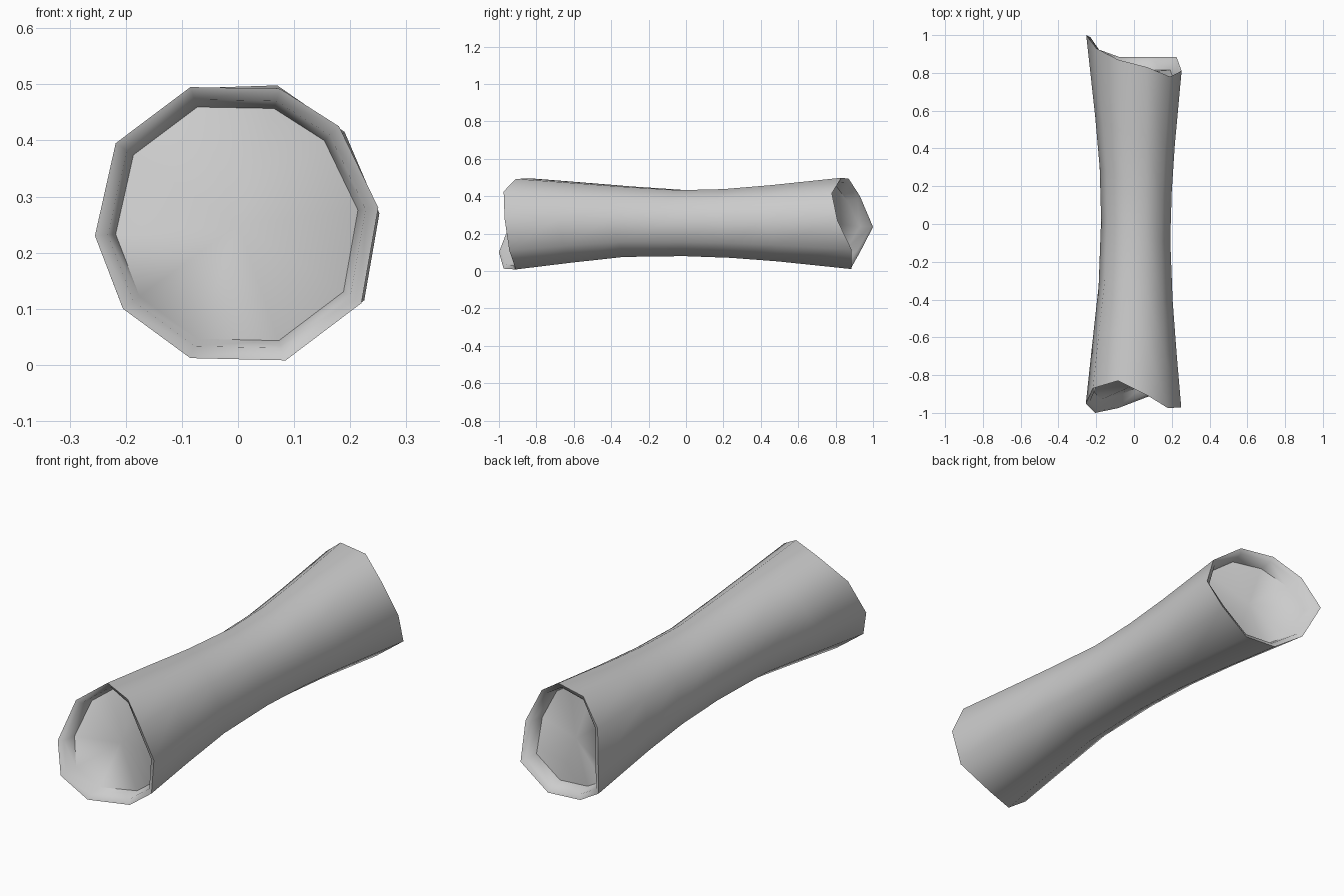
import bpy, bmesh
from mathutils import Vector

if "Cube" in bpy.data.objects:
    bpy.data.objects.remove(bpy.data.objects["Cube"])

# Irregular ten-sided end rims: (x, z, y)
FRONT = [(.25, .28, -.97), (.18, .425, -.975), (.075, .492, -.91), (-.085, .495, -.83),
         (-.218, .395, -.87), (-.255, .23, -.95), (-.205, .10, -1.0), (-.085, .012, -.975),
         (.085, .008, -.91), (.22, .11, -.945)]
BACK = [(.252, .27, .81), (.19, .415, .78), (.07, .498, .83), (-.085, .493, .87),
        (-.20, .40, .93), (-.253, .235, 1.0), (-.205, .10, .93), (-.08, .02, .885),
        (.085, .01, .885), (.225, .115, .885)]
# Waisted body stations: (fraction along, scale, centre x, centre z)
STATIONS = [(.16, .885, .004, .257), (.32, .775, .010, .262), (.5, .725, .010, .254),
            (.64, .755, .010, .252), (.78, .835, .006, .252)]
# Hollow end steps: (scale, depth)
HOLLOW = [(.91, .012), (.855, .07)]

front = [Vector((x, y, z)) for x, z, y in FRONT]
back = [Vector((x, y, z)) for x, z, y in BACK]
bm = bmesh.new()


def ring(points):
    return [bm.verts.new(p) for p in points]


def bridge(a, b):
    n = len(a)
    for i in range(n):
        bm.faces.new((a[i], a[(i + 1) % n], b[(i + 1) % n], b[i]))


def scaled(points, s, cx=0, cz=.25, dy=0):
    return [Vector((cx + p.x * s, p.y + dy, cz + (p.z - .25) * s)) for p in points]


# Outer bark
first = previous = ring(front)
for t, s, cx, cz in STATIONS:
    current = ring(scaled([a.lerp(b, t) for a, b in zip(front, back)], s, cx, cz))
    bridge(previous, current)
    previous = current
last = ring(back)
bridge(previous, last)

# Hollowed ends, each closed with a shallow fan
for rim, points, inward in ((first, front, 1), (last, back, -1)):
    previous = rim
    for s, depth in HOLLOW:
        current = ring(scaled(points, s, dy=inward * depth))
        bridge(previous, current)
        previous = current
    y = sum(v.co.y for v in previous) / len(previous)
    centre = bm.verts.new((0, y + inward * .01, .25))
    for i, v in enumerate(previous):
        bm.faces.new((v, previous[(i + 1) % len(previous)], centre))

bmesh.ops.recalc_face_normals(bm, faces=bm.faces)
mesh = bpy.data.meshes.new("hollow_log")
bm.to_mesh(mesh)
bm.free()
log = bpy.data.objects.new("hollow_log", mesh)
bpy.context.collection.objects.link(log)
bpy.context.view_layer.objects.active = log
log.select_set(True)
bpy.ops.object.shade_smooth_by_angle(angle=1.05)
